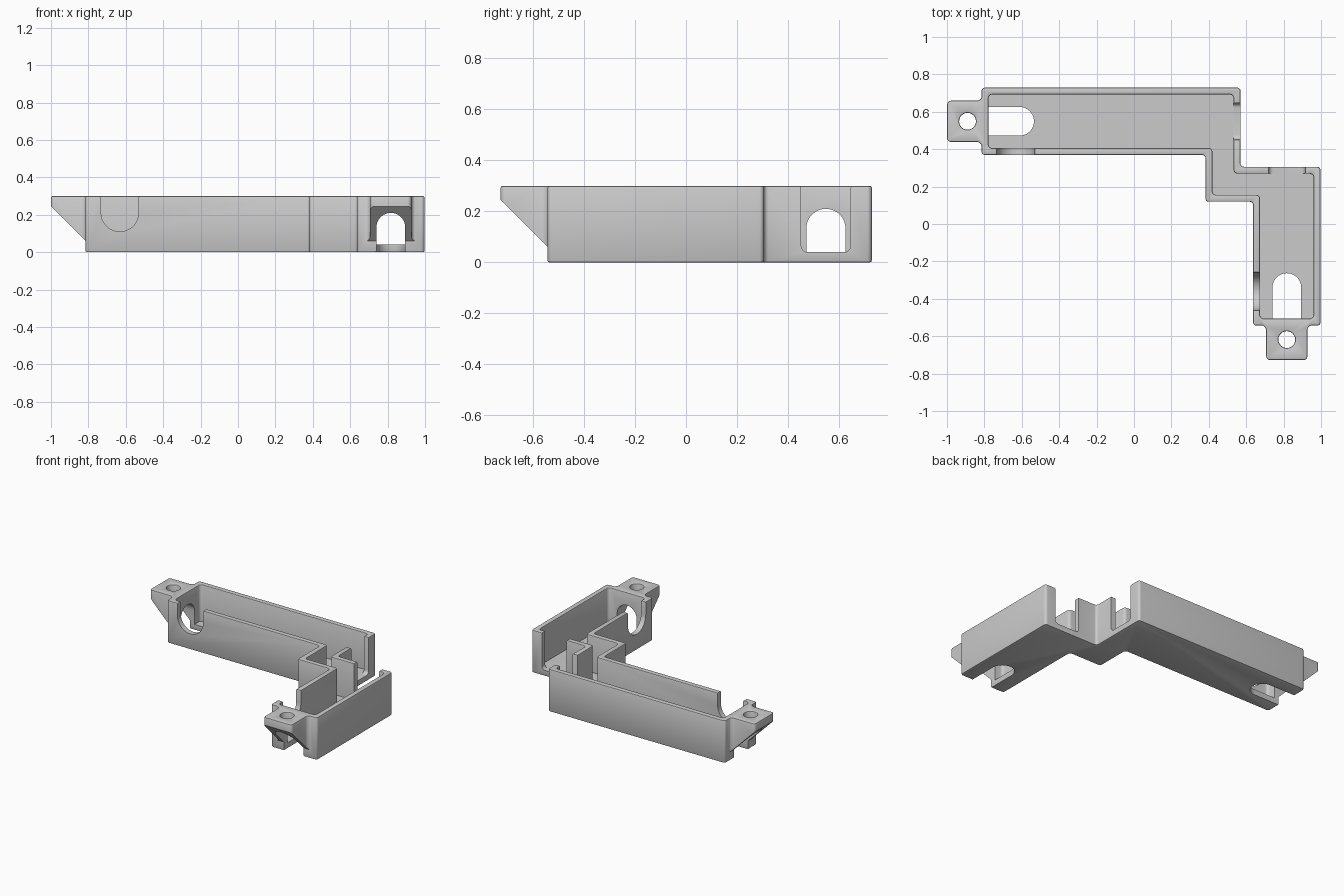
import bpy, bmesh, math
from mathutils import Vector

old = bpy.data.objects.get("Cube")
if old:
    bpy.data.objects.remove(old, do_unlink=True)

HEIGHT, FLOOR, WALL = 0.30, 0.04, 0.037
TAB, SLOT = 0.11, 0.077          # half widths

grey = bpy.data.materials.new("matte_grey")
grey.use_nodes = True
grey.diffuse_color = (0.6, 0.6, 0.6, 1)
grey.node_tree.nodes["Principled BSDF"].inputs["Base Color"].default_value = (0.6, 0.6, 0.6, 1)


def rounded(points, radii, seg=5):
    """Replace polygon corners by arcs; radii is one value or one per corner."""
    pts = [Vector((p[0], p[1], 0)) for p in points]
    if not isinstance(radii, (list, tuple)):
        radii = [radii] * len(pts)
    out = []
    for i, (p, r) in enumerate(zip(pts, radii)):
        if r == 0:
            out.append(p)
            continue
        a = (pts[i - 1] - p).normalized()
        b = (pts[(i + 1) % len(pts)] - p).normalized()
        half = a.angle(b) / 2
        centre = p + (a + b).normalized() * (r / math.sin(half))
        reach = r / math.tan(half)
        u = (p + a * reach - centre).normalized()
        v = (p + b * reach - centre).normalized()
        sweep = u.angle(v)
        for k in range(seg + 1):
            t = k / seg
            out.append(centre + (u * math.sin((1 - t) * sweep) + v * math.sin(t * sweep))
                       * (r / math.sin(sweep)))
    return [(p.x, p.y) for p in out]


def arch(centre, half, spring, end, seg=18):
    """Slot profile: half circle at the spring line, straight sides to end."""
    sign = 1 if spring > end else -1
    pts = [(centre + half * math.cos(math.pi * k / seg),
            spring + sign * half * math.sin(math.pi * k / seg)) for k in range(seg + 1)]
    return pts + [(centre - half, end), (centre + half, end)]


def prism(name, profile, lo, hi, place):
    """Extrude a profile from lo to hi, with place mapping it into space."""
    bm = bmesh.new()
    rings = [[bm.verts.new(place(u, v, w)) for u, v in profile] for w in (lo, hi)]
    for ring in rings:
        bm.faces.new(ring)
    n = len(profile)
    for i in range(n):
        j = (i + 1) % n
        bm.faces.new((rings[0][i], rings[0][j], rings[1][j], rings[1][i]))
    bmesh.ops.recalc_face_normals(bm, faces=bm.faces)
    mesh = bpy.data.meshes.new(name)
    bm.to_mesh(mesh)
    bm.free()
    mesh.materials.append(grey)
    ob = bpy.data.objects.new(name, mesh)
    bpy.context.scene.collection.objects.link(ob)
    return ob


def plan(u, v, w):
    return (u, v, w)


# Stepped tray body, clockwise outline
outline = [(-0.815, 0.729), (0.57, 0.729), (0.57, 0.306), (0.997, 0.306),
           (0.997, -0.543), (0.637, -0.543), (0.637, 0.119), (0.382, 0.119),
           (0.382, 0.369), (-0.815, 0.369)]
tray = prism("stepped_tray", rounded(outline, 0.018), 0, HEIGHT, plan)

# Cavity outline, one wall thickness inside
inner = []
for i, p in enumerate(outline):
    p = Vector(p)
    d1 = (p - Vector(outline[i - 1])).normalized()
    d2 = (Vector(outline[(i + 1) % len(outline)]) - p).normalized()
    inner.append(p + WALL * Vector((d1.y + d2.y, -d1.x - d2.x)))
additions = []
cutters = [prism("cavity_cutter", rounded(inner, 0.02), FLOOR, 0.5, plan)]


# Arm frames: s runs inward from the arm end, c across the arm
def long_arm(s, c, z):
    return (-0.815 + s, 0.549 + c, z)


def short_arm(s, c, z):
    return (0.817 + c, -0.543 + s, z)


for label, arm, length in (("long", long_arm, 1.385), ("short", short_arm, 0.849)):
    # Screw tab with flared root and sloped underside
    half_tab = [(0.02, -0.15), (0.003, -0.15), (0.003, -TAB), (-0.184, -TAB)]
    tab_plan = half_tab + [(s, -c) for s, c in reversed(half_tab)]
    radii = [0, 0, 0.03, 0.02, 0.02, 0.03, 0, 0]

    def sloped(s, c, top):
        return arm(s, c, HEIGHT if top else 0.06 - s)
    additions.append(prism(label + "_tab", rounded(tab_plan, radii), 0, 1, sloped))

    # Arched end opening, floor slot and screw hole
    cutters.append(prism("end_arch_cutter", arch(0, SLOT, 0.21 - SLOT, -0.1), -0.3, 0.1,
                         lambda c, z, s: arm(s, c, z)))
    cutters.append(prism("floor_slot_cutter", arch(0, SLOT, 0.28 - SLOT, -0.3), -0.1, FLOOR + 0.02,
                         lambda c, s, z: arm(s, c, z)))
    circle = [(-0.075 + 0.045 * math.cos(k * math.pi / 12), 0.045 * math.sin(k * math.pi / 12))
              for k in range(24)]
    cutters.append(prism("screw_hole_cutter", circle, -0.1, 0.5, arm))

    # Round bottomed notch in the side wall
    cutters.append(prism("side_notch_cutter", arch(0.183, 0.1, 0.21, 0.5), -0.25, -0.1,
                         lambda s, z, c: arm(s, c, z)))

    # Open gap in the inner end wall, flush with the floor
    gap = [(-0.097, FLOOR), (0.097, FLOOR), (0.097, 0.5), (-0.097, 0.5)]
    cutters.append(prism("inner_gap_cutter", rounded(gap, [0.025, 0.025, 0, 0]),
                         length - 0.07, length + 0.05, lambda c, z, s: arm(s, c, z)))

# Combine everything, then drop the helpers
for operation, helpers in (("UNION", additions), ("DIFFERENCE", cutters)):
    for helper in helpers:
        mod = tray.modifiers.new(helper.name, "BOOLEAN")
        mod.operation, mod.solver, mod.object = operation, "EXACT", helper
bpy.context.view_layer.update()
result = bpy.data.meshes.new_from_object(tray.evaluated_get(bpy.context.evaluated_depsgraph_get()))
tray.modifiers.clear()
tray.data = result
for helper in additions + cutters:
    bpy.data.objects.remove(helper, do_unlink=True)

# Soften the rim and the base edges
bm = bmesh.new()
bm.from_mesh(result)
bmesh.ops.remove_doubles(bm, verts=bm.verts, dist=0.0002)
bmesh.ops.dissolve_limit(bm, angle_limit=math.radians(1), verts=bm.verts, edges=bm.edges)
rim = [e for e in bm.edges if len(e.link_faces) == 2 and e.calc_face_angle(0) > 0.6
       and (all(v.co.z > HEIGHT - 0.001 for v in e.verts) or all(v.co.z < 0.001 for v in e.verts))]
bmesh.ops.bevel(bm, geom=rim, offset=0.007, offset_type="OFFSET", segments=2,
                profile=0.5, affect="EDGES", clamp_overlap=False)
for f in bm.faces:
    f.material_index = 0
bm.to_mesh(result)
bm.free()

result.materials.clear()
result.materials.append(grey)
bpy.ops.object.select_all(action="DESELECT")
tray.select_set(True)
bpy.context.view_layer.objects.active = tray
bpy.ops.object.shade_smooth_by_angle(angle=math.radians(32))
